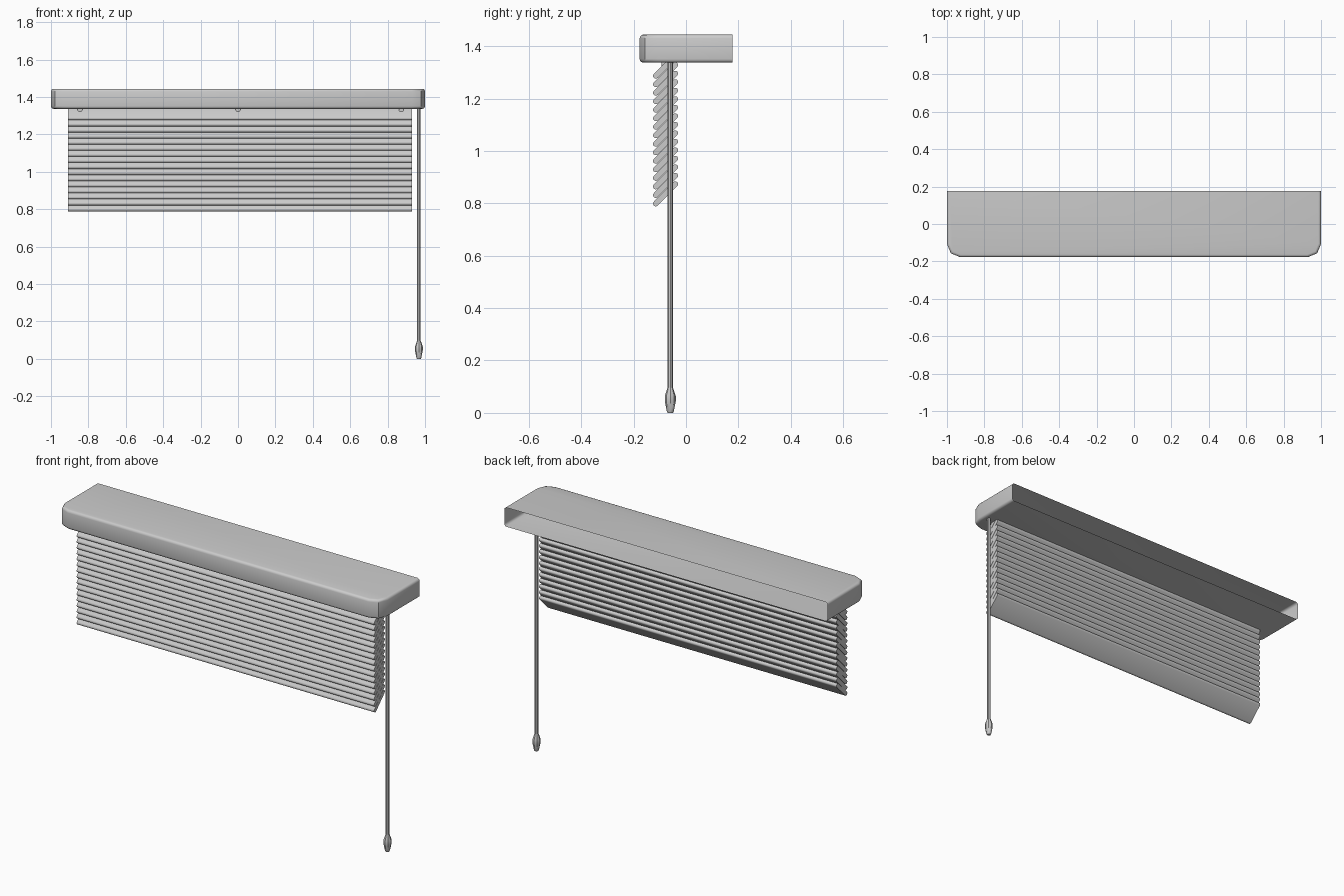
import bpy, bmesh, math
from mathutils import Vector, Matrix

if "Cube" in bpy.data.objects:
    bpy.data.objects.remove(bpy.data.objects["Cube"])

grey = bpy.data.materials.new("light_grey")
grey.use_nodes = True
grey.diffuse_color = (0.6, 0.6, 0.6, 1)
grey.node_tree.nodes["Principled BSDF"].inputs["Base Color"].default_value = (0.6, 0.6, 0.6, 1)


def add_object(name, bm, angle=40):
    mesh = bpy.data.meshes.new(name)
    bm.to_mesh(mesh)
    bm.free()
    mesh.materials.append(grey)
    obj = bpy.data.objects.new(name, mesh)
    bpy.context.collection.objects.link(obj)
    bpy.ops.object.select_all(action="DESELECT")
    obj.select_set(True)
    bpy.context.view_layer.objects.active = obj
    bpy.ops.object.shade_smooth_by_angle(angle=math.radians(angle))
    return obj


def lathe(name, profile, location, sides=8):
    """Closed solid of revolution about z from (radius, height) pairs."""
    bm = bmesh.new()
    rings = []
    for r, z in profile:
        rings.append([bm.verts.new((r * math.cos(a), r * math.sin(a), z))
                      for a in (math.tau * i / sides for i in range(sides))])
    for low, high in zip(rings, rings[1:]):
        for i in range(sides):
            j = (i + 1) % sides
            bm.faces.new((low[i], low[j], high[j], high[i]))
    bm.faces.new(rings[0][::-1])
    bm.faces.new(rings[-1])
    obj = add_object(name, bm)
    obj.location = location
    return obj


# Valance: thin shell, open at the back, rounded along the front and ends
HALF_DEPTH, BOTTOM, TOP = 0.177, 1.337, 1.444
bm = bmesh.new()
bmesh.ops.create_cube(bm, size=1, matrix=Matrix.Translation((0, 0, (BOTTOM + TOP) / 2))
                      @ Matrix.Diagonal((2, 2 * HALF_DEPTH, TOP - BOTTOM, 1)))
bm.normal_update()
bmesh.ops.delete(bm, geom=[f for f in bm.faces if f.normal.y > 0.9], context="FACES_ONLY")
corners = [e for e in bm.edges if abs(e.verts[0].co.z - e.verts[1].co.z) > 0.05
           and e.verts[0].co.y < 0]
bmesh.ops.bevel(bm, geom=corners, offset=0.07, segments=2, profile=0.5, affect="EDGES")
rims = [e for e in bm.edges if len(e.link_faces) == 2
        and abs(e.verts[0].co.z - e.verts[1].co.z) < 0.01]
bmesh.ops.bevel(bm, geom=rims, offset=0.014, segments=3, profile=0.5, affect="EDGES")
add_object("valance", bm)

# Slats: rounded bars tilted down towards the front
SLATS, PITCH, RADIUS = 16, 0.0325, 0.0108
LEFT, RIGHT = 0.93, -0.91
front, back = Vector((0, -0.115, 0.799)), Vector((0, -0.041, 0.873))


def slat_mesh():
    bm = bmesh.new()
    outline = []
    for centre, start in ((front, 135), (back, -45)):
        for i in range(7):
            a = math.radians(start + 30 * i)
            outline.append(bm.verts.new((RIGHT, centre.y + RADIUS * math.cos(a),
                                         centre.z + RADIUS * math.sin(a))))
    cap = bm.faces.new(outline)
    end = bmesh.ops.extrude_face_region(bm, geom=[cap])
    moved = [g for g in end["geom"] if isinstance(g, bmesh.types.BMVert)]
    bmesh.ops.translate(bm, verts=moved, vec=(LEFT - RIGHT, 0, 0))
    if len(cap.link_loops if hasattr(cap, "link_loops") else []) == 0 and not any(
            len(f.verts) > 4 and f.calc_center_median().x < 0 for f in bm.faces):
        bm.faces.new(outline)
    bmesh.ops.recalc_face_normals(bm, faces=bm.faces[:])
    return bm


for n in range(SLATS):
    slat = add_object(f"slat_{n + 1}", slat_mesh())
    slat.location.z = n * PITCH

# Small round clips under the valance
for name, x in (("right_clip", -0.845), ("middle_clip", 0), ("left_clip", 0.873)):
    clip = lathe(name, ((0.013, 0), (0.013, 0.045)), (x, -0.048, 1.333), sides=12)
    clip.rotation_euler.x = math.pi / 2

# Tilt wand with a swollen grip at its end
WAND = (0.967, -0.06, 0)
lathe("wand_rod", ((0.01, 0.08), (0.01, 1.36)), WAND)
lathe("wand_grip", ((0.01, 0), (0.013, 0.005), (0.021, 0.045), (0.021, 0.065),
                    (0.01, 0.097)), WAND)
